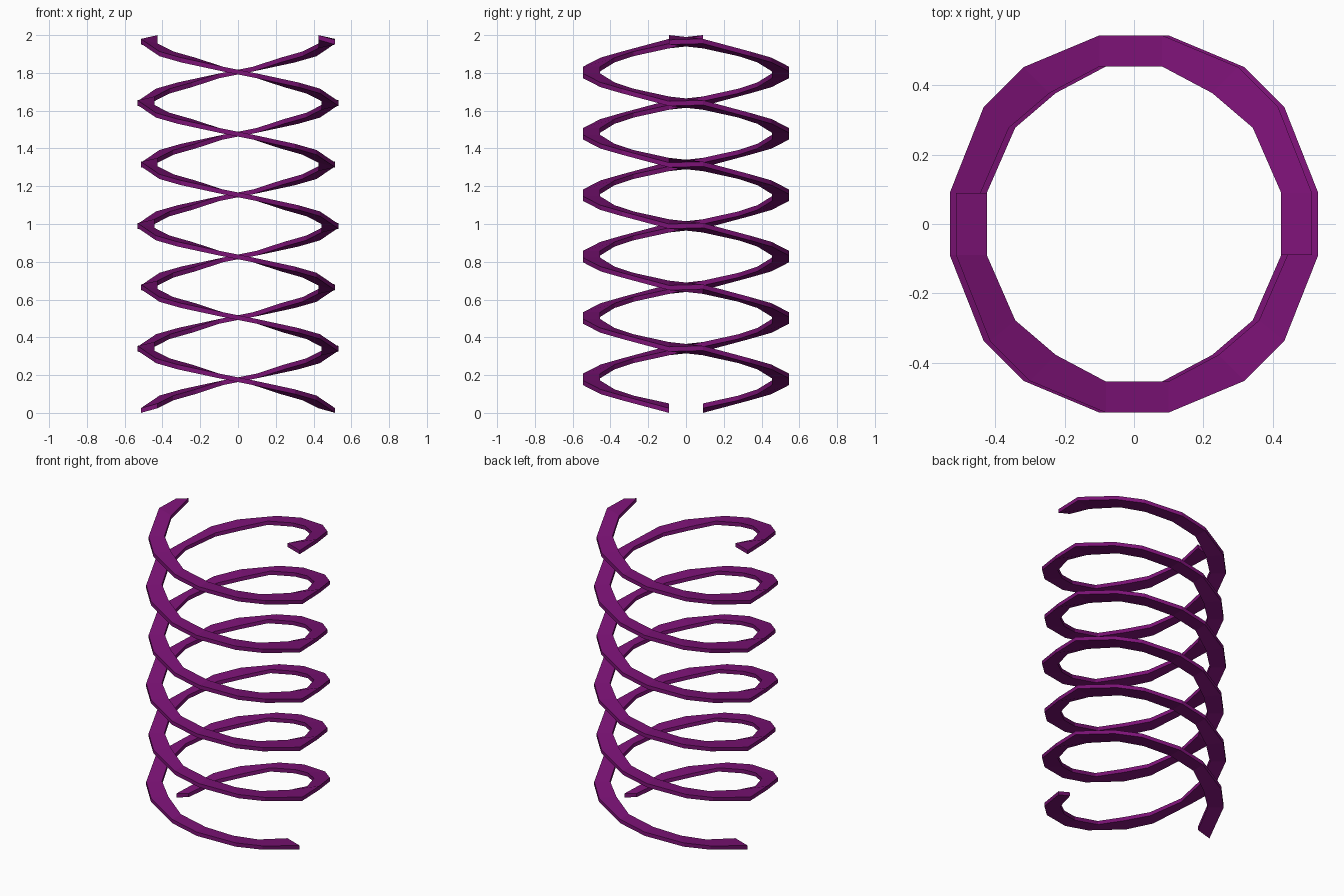
import bpy, bmesh

if "Cube" in bpy.data.objects:
    bpy.data.objects.remove(bpy.data.objects["Cube"])

# One quarter turn of the flat band: outer xy, inner xy, rise, tilt (inner edge up)
QUARTER = [
    ((0.523, 0.09), (0.434, 0.09), 0.010, 0.0125),
    ((0.425, 0.338), (0.352, 0.278), 0.064, 0.0),
    ((0.310, 0.453), (0.235, 0.378), 0.097, 0.0),
    ((0.090, 0.545), (0.090, 0.455), 0.1445, 0.0),
]
STEP = 0.1625      # height gained per quarter turn
BASE = 0.015
HALF = 0.0125      # half of band thickness
SHIFT = -0.009     # each strand sits slightly off the axis
SIGNS = [(1, -1), (-1, -1), (-1, 1), (1, 1)]   # clockwise climb

mat = bpy.data.materials.new("purple")
mat.diffuse_color = (0.2, 0.006, 0.18, 1)
mat.use_nodes = True
mat.node_tree.nodes["Principled BSDF"].inputs["Base Color"].default_value = mat.diffuse_color


def sections():
    """Yield (outer, inner, z, tilt) along three full turns."""
    for k in range(12):
        sx, sy = SIGNS[k % 4]
        rev = k % 2
        for o, i, rise, tilt in (QUARTER[::-1] if rev else QUARTER):
            z = BASE + ((k + 1) * STEP - rise if rev else k * STEP + rise)
            yield ((sx * o[0], sy * o[1]), (sx * i[0], sy * i[1]), z,
                   -tilt if rev else tilt)
    o, i, rise, tilt = QUARTER[0]
    yield (o[0], -o[1]), (i[0], -i[1]), BASE + 12 * STEP + rise, tilt


def strand(name, turn):
    bm = bmesh.new()
    rings = []
    for o, i, z, t in sections():
        pts = [(o, z - t - HALF), (o, z - t + HALF),
               (i, z + t + HALF), (i, z + t - HALF)]
        rings.append([bm.verts.new((turn * (p[0] + SHIFT), turn * p[1], h))
                      for p, h in pts])
    for a, b in zip(rings, rings[1:]):
        for j in range(4):
            n = (j + 1) % 4
            bm.faces.new((a[j], a[n], b[n], b[j]))
    # End caps
    bm.faces.new(rings[0])
    bm.faces.new(rings[-1])
    bmesh.ops.recalc_face_normals(bm, faces=bm.faces)
    me = bpy.data.meshes.new(name)
    bm.to_mesh(me)
    bm.free()
    me.materials.append(mat)
    bpy.context.collection.objects.link(bpy.data.objects.new(name, me))


# Two identical strands, half a turn apart
strand("helix_strand_a", 1)
strand("helix_strand_b", -1)
